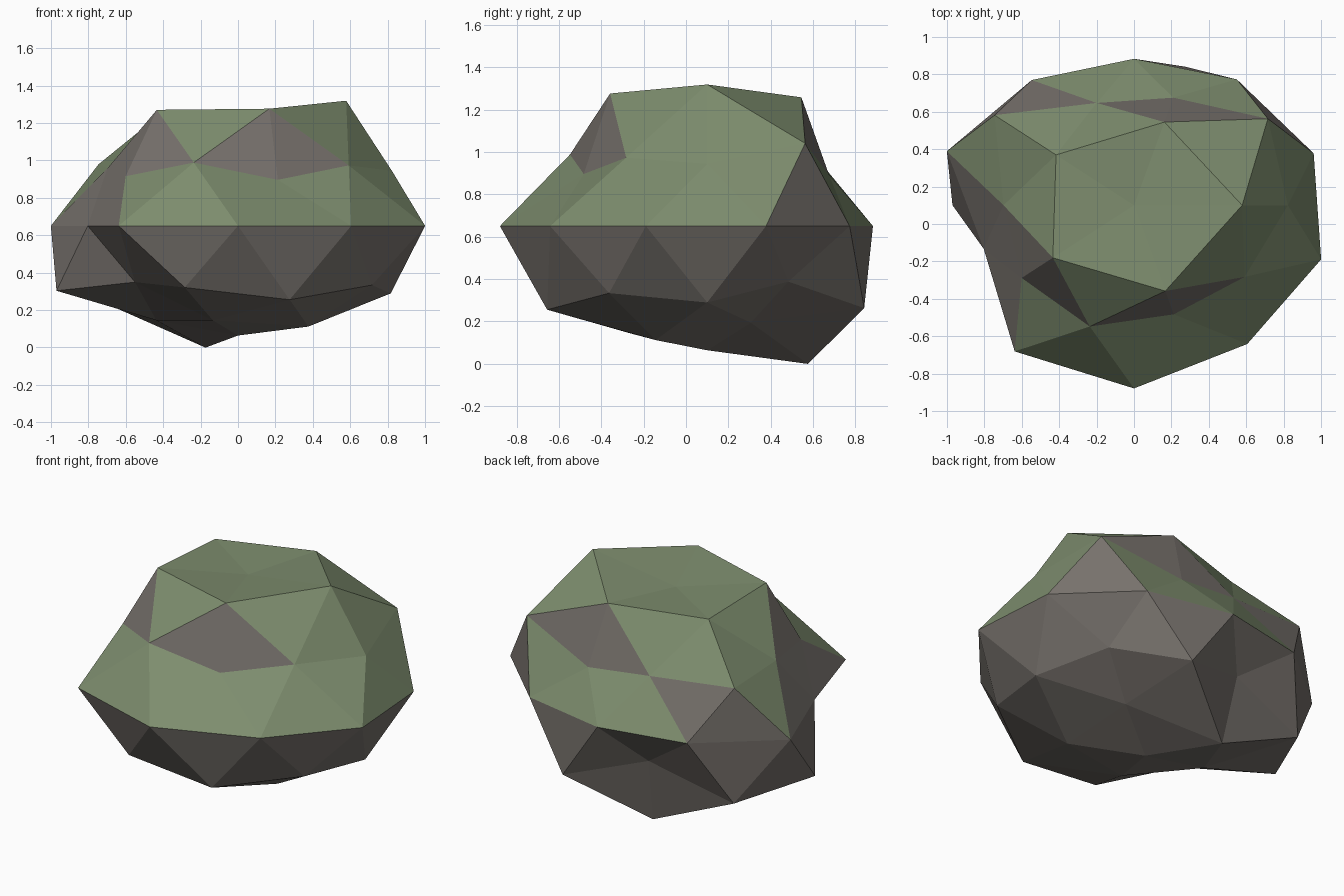
import bpy, bmesh, math

if "Cube" in bpy.data.objects:
    bpy.data.objects.remove(bpy.data.objects["Cube"])

# Each ring of the ball: name -> (unit height, first angle, angle step, radii)
RINGS = {
    "top":    (1.0,     0,  360, [0.82]),
    "crown":  (0.8507,  0,  72, [1.10, 1.00, 0.98, 1.02, 1.03]),
    "upmid":  (0.5257,  36, 72, [1.04, 0.76, 0.82, 0.90, 0.86]),
    "upper":  (0.4472,  0,  72, [0.92, 0.76, 1.03, 0.83, 0.77]),
    "rim":    (0.0,     18, 36, [1.01, 0.935, 0.88, 0.93, 1.052,
                                 0.845, 1.085, 1.10, 1.03, 1.052]),
    "lower":  (-0.4472, 36, 72, [0.82, 0.75, 1.085, 1.03, 0.99]),
    "lowmid": (-0.5257, 0,  72, [0.96, 1.03, 1.07, 0.80, 1.05]),
    "base":   (-0.8507, 36, 72, [0.75, 1.07, 0.83, 0.83, 0.885]),
    "bottom": (-1.0,    0,  360, [0.82]),
}
SCALE = (1.0, 0.89, 0.715)
CENTRE = (0.0, 0.10, 0.65)

# Bare stone facets showing through the moss, named by their corners
BARE = [
    "crown216 upmid252 upper216", "crown216 upper216 upmid180",
    "upper216 upmid180 rim198", "upmid180 rim198 rim162",
    "upper216 rim198 rim234", "crown288 upmid252 upper288",
    "crown288 upmid324 upper288", "upmid36 rim18 rim54",
    "crown72 upmid36 upper72", "crown72 upper72 upmid108",
    "upmid108 upper144 rim126", "upper144 rim126 rim162",
]
bare = {frozenset(s.split()) for s in BARE}


def material(name, rgb):
    m = bpy.data.materials.new(name)
    m.diffuse_color = (*rgb, 1.0)
    m.use_nodes = True
    m.node_tree.nodes["Principled BSDF"].inputs["Base Color"].default_value = m.diffuse_color
    return m


# Boulder: faceted ball pushed in and out corner by corner
bm = bmesh.new()
bmesh.ops.create_icosphere(bm, subdivisions=2, radius=1.0)
tags = {}
for v in bm.verts:
    ring = min(RINGS, key=lambda k: abs(RINGS[k][0] - v.co.z))
    _, first, step, radii = RINGS[ring]
    angle = 0
    if len(radii) > 1:
        angle = round(math.degrees(math.atan2(v.co.y, v.co.x)) / 18) * 18 % 360
    r = radii[round((angle - first) / step) % len(radii)]
    tags[v] = f"{ring}{angle}"
    v.co = [c + s * r * u for c, s, u in zip(CENTRE, SCALE, v.co)]

# Moss on the upper half, stone below and on the bare facets
for f in bm.faces:
    f.smooth = False
    below = f.calc_center_median().z < CENTRE[2]
    f.material_index = 1 if below or frozenset(tags[v] for v in f.verts) in bare else 0

bmesh.ops.recalc_face_normals(bm, faces=bm.faces)
mesh = bpy.data.meshes.new("mossy_boulder")
bm.to_mesh(mesh)
bm.free()
mesh.materials.append(material("moss green", (0.205, 0.265, 0.155)))
mesh.materials.append(material("stone grey", (0.185, 0.168, 0.152)))
boulder = bpy.data.objects.new("mossy_boulder", mesh)
bpy.context.collection.objects.link(boulder)
